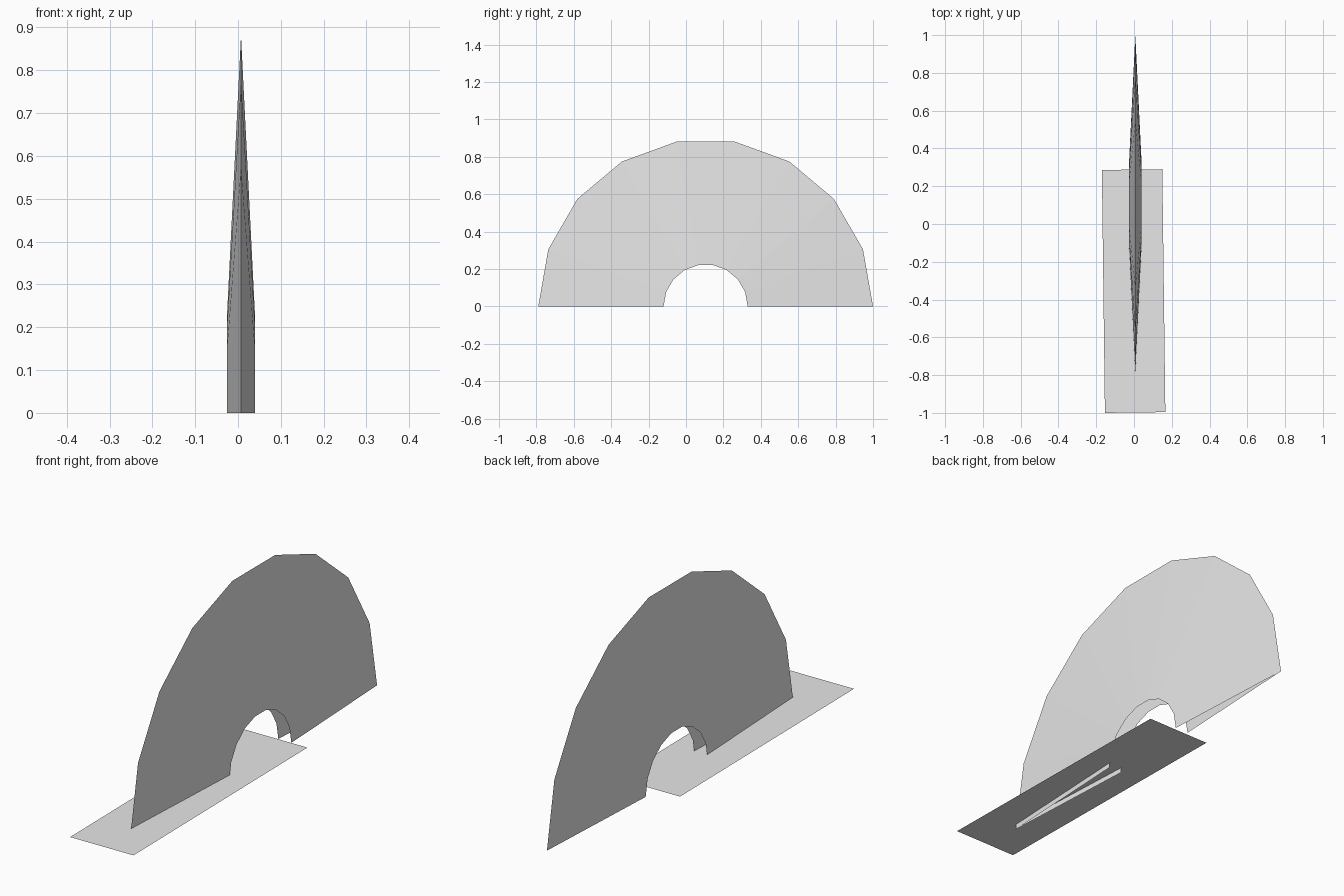
import bpy, bmesh
from math import pi, cos, sin
from mathutils import Matrix

cube = bpy.data.objects.get("Cube")
if cube:
    bpy.data.objects.remove(cube, do_unlink=True)

# One plain grey material
grey = bpy.data.materials.new("light grey")
grey.use_nodes = True
colour = (0.8, 0.8, 0.8, 1)
grey.diffuse_color = colour
grey.node_tree.nodes["Principled BSDF"].inputs["Base Color"].default_value = colour


def add_object(name, bm, location):
    mesh = bpy.data.meshes.new(name)
    bm.to_mesh(mesh)
    bm.free()
    mesh.materials.append(grey)
    obj = bpy.data.objects.new(name, mesh)
    obj.location = location
    bpy.context.collection.objects.link(obj)
    return obj


# Hollow half-ring: two thin sheets meeting at the outer rim, open inside
SEGMENTS, OUTER, INNER, HALF_GAP = 9, 0.895, 0.225, 0.033
bm = bmesh.new()


def arc(radius, x):
    angles = [pi * i / SEGMENTS for i in range(SEGMENTS + 1)]
    return [bm.verts.new((x, radius * cos(a), radius * sin(a))) for a in angles]


rim = arc(OUTER, 0)
for side in (1, -1):
    inner = arc(INNER, side * HALF_GAP)
    for i in range(SEGMENTS):
        quad = [inner[i], rim[i], rim[i + 1], inner[i + 1]]
        bm.faces.new(quad if side > 0 else quad[::-1])
add_object("arched_shell", bm, (0.007, 0.105, 0))

# Flat base plate, turned very slightly
bm = bmesh.new()
bmesh.ops.create_grid(bm, x_segments=1, y_segments=1, size=1,
                      matrix=Matrix.Diagonal((0.16, 0.643, 1, 1)))
plate = add_object("base_plate", bm, (-0.002, -0.355, 0.023))
plate.rotation_euler.z = 0.0125
